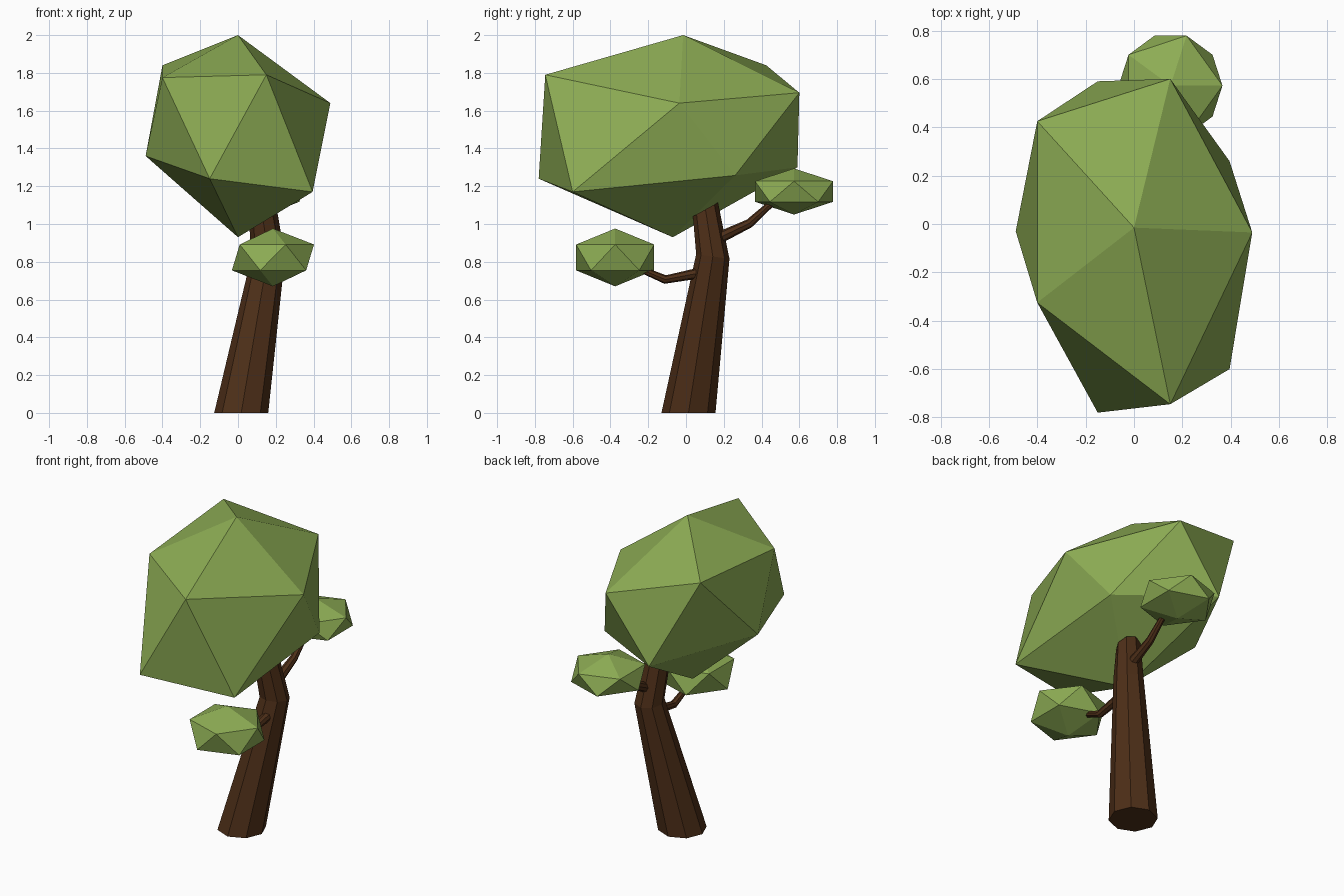
import bpy, bmesh, math
from mathutils import Vector

if "Cube" in bpy.data.objects:
    bpy.data.objects.remove(bpy.data.objects["Cube"])


def material(name, rgb):
    m = bpy.data.materials.new(name)
    m.diffuse_color = (*rgb, 1)
    m.use_nodes = True
    m.node_tree.nodes["Principled BSDF"].inputs["Base Color"].default_value = m.diffuse_color
    return m


BARK = material("bark", (0.075, 0.028, 0.009))
LEAF = material("leaf", (0.27, 0.42, 0.09))


def finish(bm, name, mat):
    bmesh.ops.recalc_face_normals(bm, faces=bm.faces)
    mesh = bpy.data.meshes.new(name)
    bm.to_mesh(mesh)
    bm.free()
    mesh.materials.append(mat)
    bpy.context.collection.objects.link(bpy.data.objects.new(name, mesh))


def limb(name, rings, sides=8):
    """Loft rings given as (centre, radius, tilt about x in degrees)."""
    bm = bmesh.new()
    loops = []
    for c, r, tilt in rings:
        t = math.radians(tilt)
        loop = []
        for i in range(sides):
            a = 2 * math.pi * i / sides
            u, v = r * math.cos(a), r * math.sin(a)
            loop.append(bm.verts.new(Vector(c) + Vector((u, v * math.cos(t), v * math.sin(t)))))
        loops.append(loop)
    for p, q in zip(loops, loops[1:]):
        for i in range(sides):
            j = (i + 1) % sides
            bm.faces.new((p[i], p[j], q[j], q[i]))
    bm.faces.new(loops[0][::-1])
    bm.faces.new(loops[-1])
    finish(bm, name, BARK)


def clump(name, centre, scale, targets=()):
    """Stretched icosahedron; corners snap to the nearest target if given."""
    bm = bmesh.new()
    bmesh.ops.create_icosphere(bm, subdivisions=1, radius=1)
    for v in bm.verts:
        p = Vector(centre) + Vector([a * b for a, b in zip(v.co, scale)])
        v.co = min((Vector(t) for t in targets), key=lambda t: (t - p).length) if targets else p
    finish(bm, name, LEAF)


# Bent trunk
limb("trunk", [((0.017, 0.013, 0), 0.143, 0),
               ((0.16, 0.142, 0.828), 0.089, -8),
               ((0.13, 0.103, 1.077), 0.076, 29)])

# Side branches
limb("front_branch", [((0.165, 0.12, 0.75), 0.031, 90),
                      ((0.165, -0.11, 0.706), 0.023, 80),
                      ((0.165, -0.25, 0.765), 0.017, 65)])
limb("back_branch", [((0.16, 0.14, 0.91), 0.033, -65),
                     ((0.16, 0.335, 1.003), 0.024, -57),
                     ((0.16, 0.47, 1.125), 0.017, -48)])

# Foliage
clump("main_canopy", (0, -0.06, 1.49), (0.547, 0.8, 0.55), [
    (0, -0.015, 2.0), (0, -0.07, 0.93),
    (0.15, -0.745, 1.79), (-0.4, -0.325, 1.775), (-0.4, 0.425, 1.84),
    (0.15, 0.6, 1.695), (0.489, -0.035, 1.64),
    (0.395, -0.6, 1.17), (-0.15, -0.78, 1.24), (-0.489, -0.03, 1.36),
    (-0.15, 0.59, 1.3), (0.395, 0.26, 1.257)])
clump("front_leaf_clump", (0.185, -0.375, 0.823), (0.243, 0.243, 0.153))
clump("back_leaf_clump", (0.151, 0.572, 1.172), (0.24, 0.243, 0.122))
